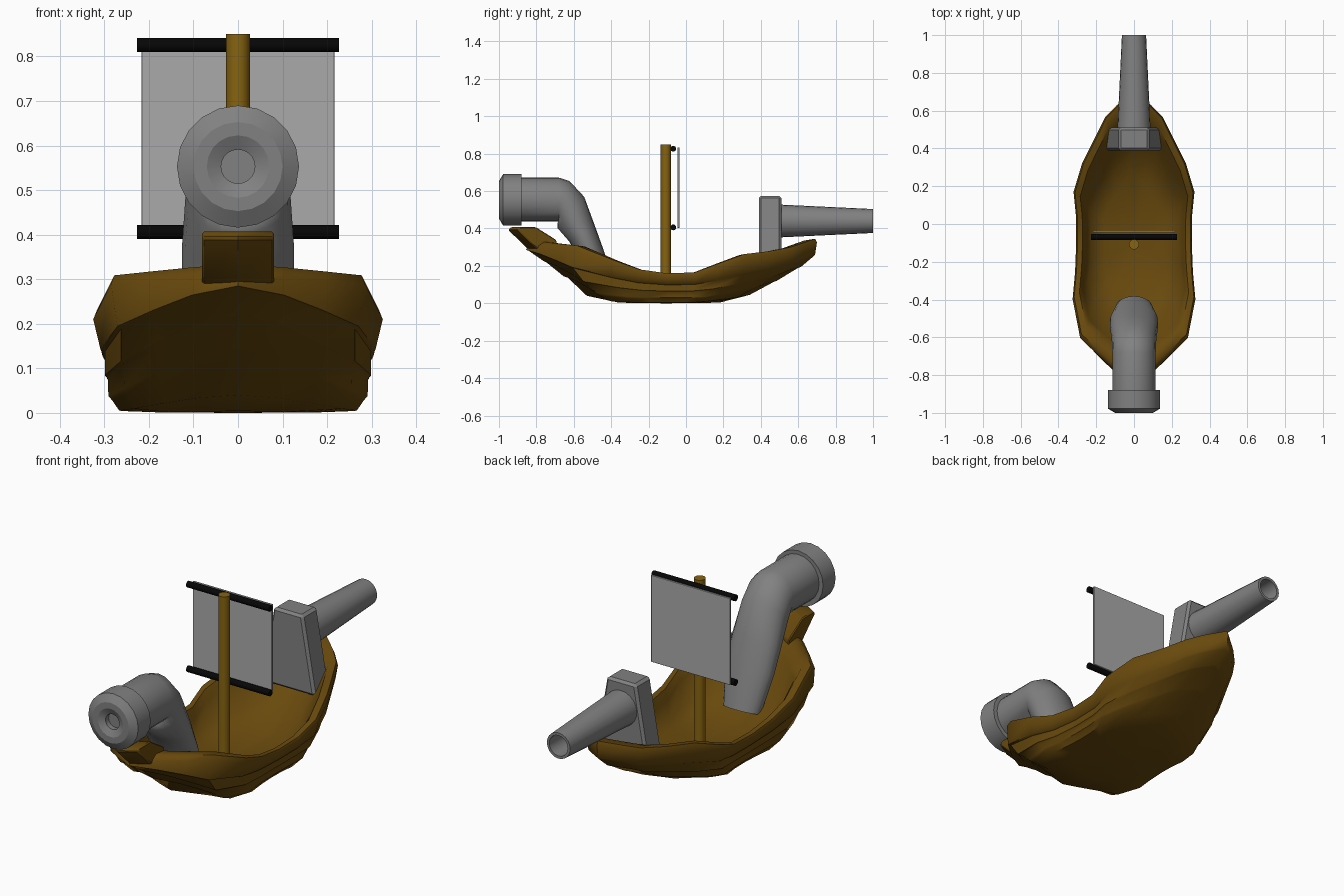
import bpy, bmesh
from math import sin, cos, pi, radians

if "Cube" in bpy.data.objects:
    bpy.data.objects.remove(bpy.data.objects["Cube"])


def mat(name, color):
    m = bpy.data.materials.new(name)
    m.diffuse_color = color
    m.use_nodes = True
    m.node_tree.nodes["Principled BSDF"].inputs["Base Color"].default_value = m.diffuse_color
    return m


WOOD = mat("dark_wood", (0.14, 0.067, 0.004, 1))
MAST = mat("mast_wood", (0.24, 0.125, 0.005, 1))
BLACK = mat("black", (0.002, 0.002, 0.002, 1))
METAL = mat("metal", (0.22, 0.22, 0.22, 1))
CLOTH = mat("cloth", (0.4, 0.4, 0.4, 1))


def finish(name, bm, material=None, angle=30):
    bmesh.ops.recalc_face_normals(bm, faces=bm.faces)
    me = bpy.data.meshes.new(name)
    bm.to_mesh(me)
    bm.free()
    me.shade_smooth()
    me.set_sharp_from_angle(angle=radians(angle))
    ob = bpy.data.objects.new(name, me)
    bpy.context.collection.objects.link(ob)
    if material:
        me.materials.append(material)
    return ob


def loft(name, rings, material=None, angle=30, start=None, end=None):
    """Skin closed rings; start / end are optional centre points that cap them."""
    bm = bmesh.new()
    vs = [[bm.verts.new(p) for p in r] for r in rings]
    n = len(rings[0])
    for a, b in zip(vs, vs[1:]):
        for i in range(n):
            j = (i + 1) % n
            bm.faces.new((a[i], a[j], b[j], b[i]))
    for tip, r in ((start, vs[0]), (end, vs[-1])):
        if tip:
            c = bm.verts.new(tip)
            for i in range(n):
                bm.faces.new((r[i], r[(i + 1) % n], c))
    return finish(name, bm, material, angle)


def circle(y, z, rx, r, tilt=0, n=20):
    a = radians(tilt)
    return [(rx * cos(2 * pi * i / n), y + r * sin(2 * pi * i / n) * sin(a),
             z + r * sin(2 * pi * i / n) * cos(a)) for i in range(n)]


def lathe(name, z, profile, n=20, angle=20):
    """Profile of (radius, y) turned about a fore-and-aft axis at height z."""
    y0, y1 = profile[0][1], profile[-1][1]
    return loft(name, [circle(y, z, r, r, 0, n) for r, y in profile], METAL, angle,
                (0, y0, z), (0, y1, z))


def prism(name, pts, half, bevel, material=None, sweep=0.0):
    """Side profile of (y, z) extruded across x; sweep pulls the outer ends back."""
    bm = bmesh.new()
    f = bm.faces.new([bm.verts.new((-half, y, z)) for y, z in pts])
    g = bmesh.ops.extrude_face_region(bm, geom=[f])
    bmesh.ops.translate(bm, vec=(2 * half, 0, 0),
                        verts=[v for v in g["geom"] if isinstance(v, bmesh.types.BMVert)])
    bmesh.ops.bevel(bm, geom=bm.edges[:], offset=bevel, segments=1, affect='EDGES')
    if sweep:
        bmesh.ops.bisect_plane(bm, geom=bm.verts[:] + bm.edges[:] + bm.faces[:],
                               plane_co=(0, 0, 0), plane_no=(1, 0, 0))
        for v in bm.verts:
            v.co.y += sweep * abs(v.co.x) / half
    return finish(name, bm, material)


def rod(name, r, length, loc, material, along_x=False, n=16):
    bm = bmesh.new()
    bmesh.ops.create_cone(bm, cap_ends=True, segments=n, radius1=r, radius2=r, depth=length)
    ob = finish(name, bm, material)
    ob.location = loc
    if along_x:
        ob.rotation_euler = (0, pi / 2, 0)


# Hull: sheer stations of y, half width, rim lift, plank lift
MID = -0.1
STATIONS = [(-.82, 0, 1, 1), (-.75, .11, .95, .82), (-.67, .2, .9, .5), (-.59, .285, .85, .15),
            (-.39, .325, .4, .03), (-.25, .312, .12, 0), (-.1, .306, 0, 0), (.05, .308, .03, 0),
            (.17, .32, .27, .03), (.32, .275, .56, .2), (.45, .21, .64, .45),
            (.57, .15, .76, .66), (.63, .09, .87, .85), (.70, 0, 1, 1)]


def hull_ring(bow, stern, zb, zs, zm, sx, rim=0.0):
    """Rim outline stretched to new ends; rim blends plank lift to rim lift."""
    half = []
    for y, x, up, low in STATIONS:
        k = (bow - MID) / (-.82 - MID) if y < MID else (stern - MID) / (.70 - MID)
        z = zm + ((zb if y < MID else zs) - zm) * (up * rim + low * (1 - rim))
        half.append((x * sx, MID + (y - MID) * k, z))
    return half + [(-x, y, z) for x, y, z in half[-2:0:-1]]


hull = [
    # bottom and overlapping planks
    hull_ring(-.36, .18, .004, .004, .001, .55),
    hull_ring(-.53, .34, .04, .045, .004, .82),
    hull_ring(-.635, .47, .14, .115, .025, .87),
    hull_ring(-.655, .485, .145, .12, .03, .895, .1),
    hull_ring(-.745, .60, .218, .19, .06, .90, .25),
    hull_ring(-.76, .615, .225, .195, .065, .92, .25),
    hull_ring(-.84, .68, .28, .25, .098, .92, .5),
    hull_ring(-.855, .69, .285, .26, .104, .95, .5),
    # gunwale
    hull_ring(-.84, .70, .315, .325, .14, 1, 1),
    hull_ring(-.81, .69, .335, .345, .16, .975, 1),
    hull_ring(-.75, .63, .33, .335, .158, .89, 1),
    # inside
    hull_ring(-.70, .56, .28, .26, .11, .83, 1),
    hull_ring(-.57, .42, .14, .14, .05, .74, .3),
    hull_ring(-.40, .25, .035, .035, .025, .5)]
loft("hull", hull, WOOD, 50, (0, MID, 0), (0, MID, .018))

# Prow block, swept back at its sides
prism("prow_block", [(-.95, .392), (-.935, .407), (-.85, .407), (-.74, .338), (-.74, .29),
                     (-.845, .29)], .081, .005, WOOD, .05)

# Mast, yards and sail
rod("mast", .027, .83, (0, -.108, .435), MAST)
for label, z in (("upper", .826), ("lower", .406)):
    rod(label + "_yard", .0155, .454, (0, -.068, z), BLACK, True)
prism("sail", [(-.046, .403), (-.036, .403), (-.036, .833), (-.046, .833)], .217, .001, CLOTH)

# Front elbow pipe
pipe = [(-.90, .555, .115, .117, 0), (-.68, .555, .115, .117, 0), (-.655, .54, .116, .118, 16),
        (-.615, .485, .118, .11, 40), (-.555, .37, .126, .08, 61), (-.50, .25, .126, .068, 67),
        (-.44, .07, .095, .062, 70)]
loft("elbow_pipe", [circle(y, z, rx, r, t) for y, z, rx, r, t in pipe],
     METAL, 50, (0, -.90, .555), (0, -.44, .07))
# Chamfered muzzle collar with a stepped bore
lathe("pipe_collar", .553, [(.117, -.88), (.137, -.88), (.137, -.978), (.10, -1.0),
                            (.07, -1.0), (.038, -.985), (.038, -.96)])

# Rear cannon mount: tapered bevelled block
bm = bmesh.new()
bmesh.ops.create_cube(bm, size=1)
for v in bm.verts:
    top = v.co.z > 0
    v.co = ((1 if v.co.x > 0 else -1) * (.08 if top else .148),
            .51 if v.co.y > 0 else .39, .575 if top else .19)
bmesh.ops.bevel(bm, geom=bm.edges[:], offset=.012, segments=1, affect='EDGES')
finish("cannon_mount", bm, METAL)
# Hollow rear barrel
lathe("rear_barrel", .44, [(.088, .495), (.064, 1.0), (.051, 1.0), (.051, .88)])
